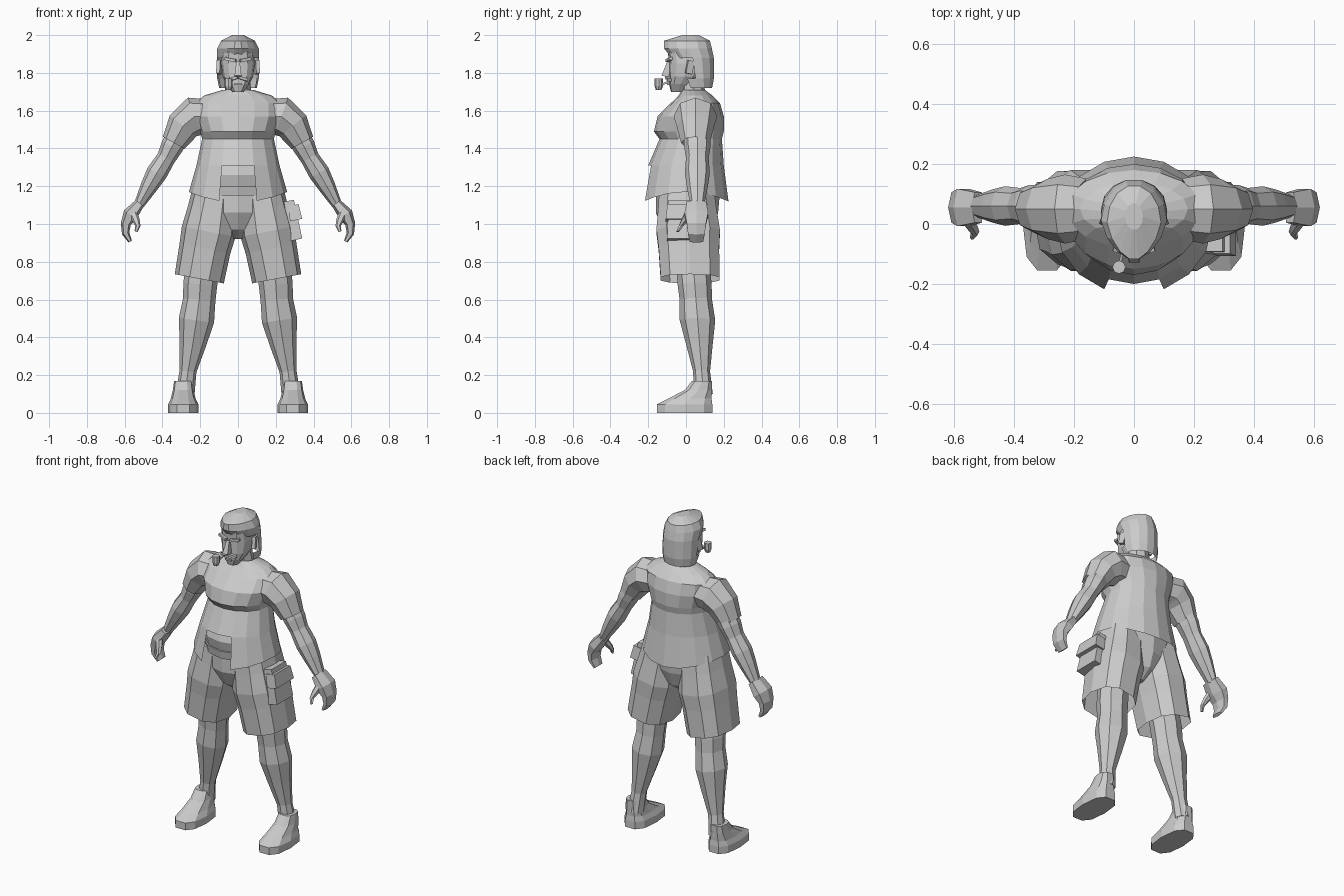
import bpy, bmesh
from math import cos, sin, pi, copysign
from mathutils import Vector, Euler

cube = bpy.data.objects.get("Cube")
if cube:
    bpy.data.objects.remove(cube, do_unlink=True)

grey = bpy.data.materials.new("plain grey")
grey.use_nodes = True
grey.diffuse_color = (.6, .6, .6, 1)
grey.node_tree.nodes["Principled BSDF"].inputs["Base Color"].default_value = grey.diffuse_color


def finish(name, bm):
    """Turn a bmesh into a flat shaded object."""
    bmesh.ops.recalc_face_normals(bm, faces=bm.faces)
    mesh = bpy.data.meshes.new(name)
    bm.to_mesh(mesh)
    bm.free()
    mesh.materials.append(grey)
    part = bpy.data.objects.new(name, mesh)
    bpy.context.collection.objects.link(part)
    return part


def rounded(value, square):
    """Push a sine or cosine outward for a squarer cross-section."""
    return copysign(abs(value) ** square, value)


def skin(name, sections, sides, square, side=1, open_start=False, open_end=False,
         bend=None, remove=None):
    """Join rings given as (centre, half width vector, half depth)."""
    bm = bmesh.new()
    rings = []
    for index, (centre, across, depth) in enumerate(sections):
        ring = []
        for k in range(sides):
            angle = 2 * pi * k / sides
            point = centre + across * rounded(cos(angle), square)
            point.y += depth * rounded(sin(angle), square)
            if bend:
                bend(point, index)
            point.x *= side
            ring.append(bm.verts.new(point))
        rings.append(ring)
    for low, high in zip(rings, rings[1:]):
        for k in range(sides):
            bm.faces.new((low[k - 1], low[k], high[k], high[k - 1]))
    if not open_start:
        bm.faces.new(rings[0])
    if not open_end:
        bm.faces.new(rings[-1])
    if remove:
        gone = [face for face in bm.faces if remove(face.calc_center_median())]
        bmesh.ops.delete(bm, geom=gone, context="FACES")
    return finish(name, bm)


def body(name, profile, x=0, sides=12, square=1, **options):
    """Level rings from rows of (height, half width, front, back)."""
    sections = [(Vector((x, (front + back) / 2, z)), Vector((width, 0, 0)), (back - front) / 2)
                for z, width, front, back in profile]
    return skin(name, sections, sides, square, **options)


def limb(name, path, y, lean=0, extra=0, sides=8, square=1, **options):
    """Rings square to a path of (x, height, radius); lean shifts y with height."""
    sections = []
    for i, (x, z, radius) in enumerate(path):
        before, after = path[max(i - 1, 0)], path[min(i + 1, len(path) - 1)]
        across = Vector((before[1] - after[1], 0, after[0] - before[0])).normalized()
        sections.append((Vector((x, y + lean * z, z)), across * radius, radius + extra))
    return skin(name, sections, sides, square, **options)


def block(name, location, size, turn=(0, 0, 0), taper=1):
    """Box whose top is scaled by taper."""
    bm = bmesh.new()
    bmesh.ops.create_cube(bm, size=1)
    rotation = Euler(turn).to_matrix()
    for vert in bm.verts:
        corner = vert.co * Vector((1, 1, 1)).length / Vector((1, 1, 1)).length
        if corner.z > 0:
            corner.x *= taper
            corner.y *= taper
        scaled = Vector([c * s for c, s in zip(corner, size)])
        vert.co = rotation @ scaled + Vector(location)
    return finish(name, bm)


def drop_hem(point, index):
    """The shirt hangs lower at the front and back than at the sides."""
    if index == 0:
        point.z -= point.y ** 2


def narrow_front(point, index):
    """The hair comes to a blunt point over the forehead."""
    if point.y < 0:
        point.x *= 1 + 2 * point.y


# Torso, belt and hips
body("belly", [(1.16, .19, -.16, .16), (1.26, .2, -.185, .16), (1.46, .17, -.12, .15)])
body("belt", [(1.15, .2, -.17, .17), (1.2, .2, -.18, .17)])
body("hips", [(.92, .03, -.05, .07), (.97, .08, -.12, .14), (1.06, .17, -.16, .17),
              (1.17, .22, -.16, .18)])

# Open shirt: the front panel is missing low down, leaving two flaps
body("shirt", [(1.17, .26, -.235, .225), (1.31, .22, -.2, .2), (1.45, .19, -.14, .19),
               (1.49, .2, -.17, .2), (1.57, .23, -.15, .2), (1.64, .23, -.08, .18),
               (1.68, .18, -.04, .14), (1.71, .08, -.02, .1)],
     sides=16, bend=drop_hem, open_start=True, open_end=True,
     remove=lambda c: c.z < 1.3 and c.y < 0 and abs(c.x) < .07)

# Neck and head
body("neck", [(1.64, .08, -.02, .11), (1.78, .06, -.03, .09)], sides=8)
body("head", [(1.7, .03, -.08, 0), (1.74, .06, -.09, .03), (1.78, .08, -.09, .07),
              (1.85, .09, -.09, .1), (1.95, .08, -.1, .1)], square=.8)
body("hair", [(1.72, .1, -.02, .14), (1.77, .11, -.05, .15), (1.88, .11, -.08, .15),
              (1.93, .11, -.12, .14), (1.97, .09, -.12, .13), (2, .03, -.02, .07)],
     sides=14, open_start=True, bend=narrow_front,
     remove=lambda c: c.y < .03 and c.z < 1.9)
block("nose", (0, -.1, 1.82), (.036, .04, .08), (-.25, 0, 0), taper=.5)
block("lower_lip", (0, -.09, 1.74), (.04, .02, .01))

# Pipe held in the right corner of the mouth
body("pipe_bowl", [(1.71, .014, -.16, -.13), (1.73, .022, -.166, -.122), (1.77, .022, -.166, -.122)],
     x=-.05, sides=8)
block("pipe_stem", (-.04, -.1, 1.75), (.01, .09, .01), (.4, 0, -.2))

for side, word in ((1, "left_"), (-1, "right_")):
    # Face details
    block(word + "brow", (side * .04, -.09, 1.87), (.06, .02, .015), (0, side * -.2, side * .3))
    block(word + "moustache", (side * .025, -.09, 1.77), (.05, .03, .015), (0, side * .3, side * .3))
    block(word + "ear", (side * .1, .02, 1.83), (.02, .035, .07), (-.2, 0, side * .3))

    # Short sleeves and arms
    limb(word + "sleeve", [(.15, 1.57, .09), (.23, 1.57, .105), (.29, 1.52, .09), (.34, 1.43, .066)],
         y=.05, extra=.01, side=side, open_end=True)
    limb(word + "arm", [(.29, 1.51, .06), (.35, 1.41, .06), (.38, 1.35, .05), (.43, 1.27, .056),
                        (.47, 1.2, .046), (.525, 1.1, .027)], y=.06, extra=.01, side=side)

    # Hand curled inward, with a separate thumb
    limb(word + "hand", [(.52, 1.11, .027), (.57, 1.05, .04), (.594, 1, .027), (.595, .95, .02),
                         (.57, .907, .01)], y=.055, extra=.03, sides=6, square=.8, side=side)
    limb(word + "thumb", [(.56, 1.07, .024), (.54, 1.02, .02), (.53, .99, .014), (.54, .96, .008)],
         y=-.62, lean=.6, sides=6, side=side)

    # Legs of the shorts, open at the hem
    limb(word + "shorts_leg", [(.12, 1.18, .12), (.135, 1.08, .13), (.155, .96, .145),
                               (.175, .87, .137), (.205, .71, .132)],
         y=.05, lean=-.04, extra=.03, sides=10, square=.8, side=side, open_end=True)

    # Bare legs and feet
    limb(word + "leg", [(.17, .9, .09), (.2, .68, .09), (.205, .6, .086), (.22, .49, .094),
                        (.24, .36, .07), (.265, .22, .045), (.28, .1, .05)],
         y=.1, lean=-.08, side=side)
    body(word + "foot", [(0, .08, -.16, .145), (.045, .08, -.16, .145), (.075, .066, -.1, .14),
                         (.12, .055, -.01, .14), (.17, .048, .03, .14)],
         x=.29, sides=10, square=.75, side=side)

# Pouch on the left hip
tilt = (0, -.2, 0)
block("pouch", (.29, -.02, 1.02), (.06, .16, .21), tilt, taper=.9)
block("pouch_flap", (.3, -.02, 1.06), (.065, .175, .08), tilt, taper=.9)
